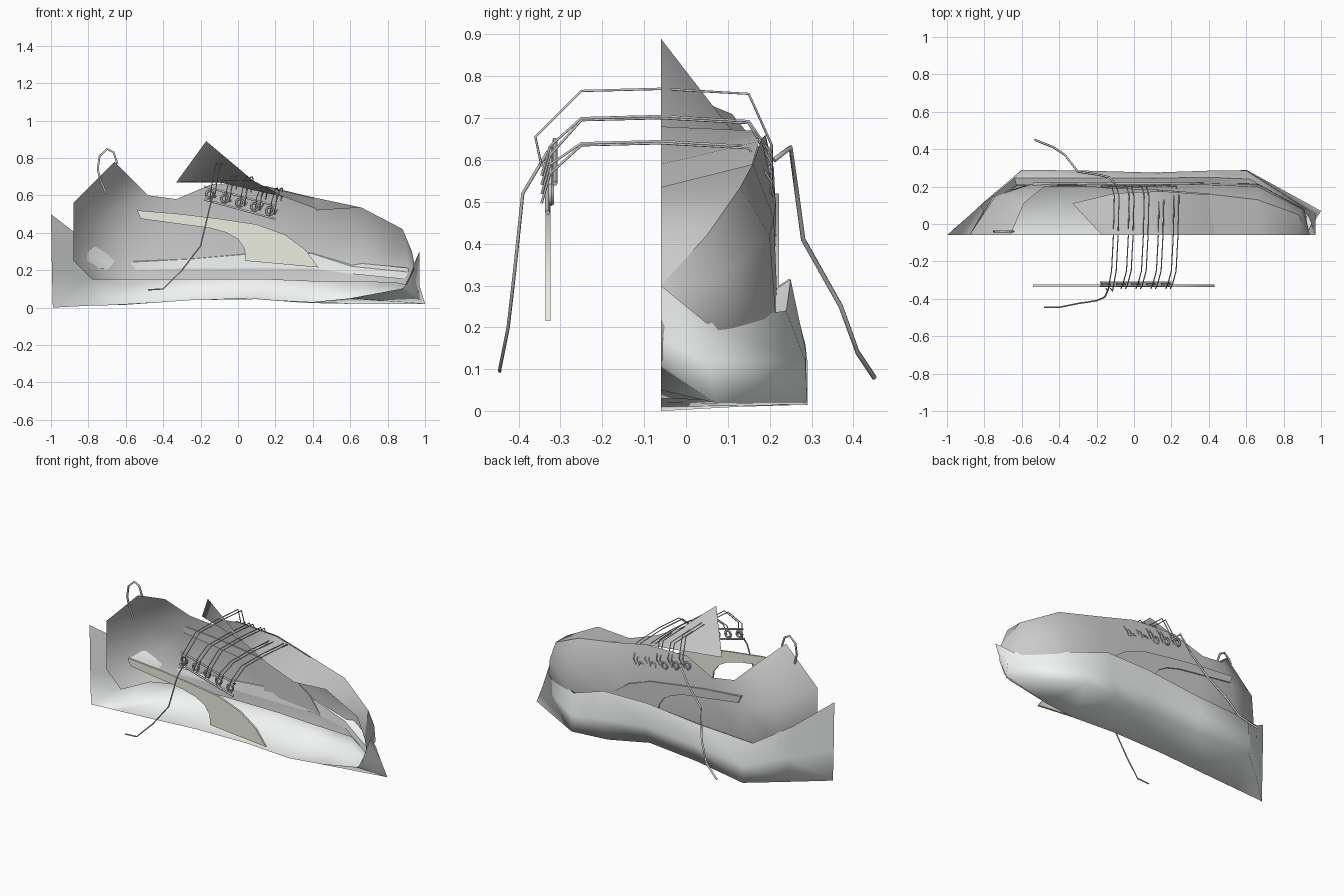
import bpy, bmesh, math

MID = -0.06  # centre plane of the shoe; the shell is a half open at this plane


def finish(ob, angle=40):
    bpy.ops.object.select_all(action='DESELECT')
    ob.select_set(True)
    bpy.context.view_layer.objects.active = ob
    bpy.ops.object.shade_smooth_by_angle(angle=math.radians(angle))
    return ob


def paint(ob, name, col):
    mat = bpy.data.materials.get(name) or bpy.data.materials.new(name)
    mat.diffuse_color = (*col, 1)
    ob.data.materials.append(mat)


def from_bmesh(name, bm, angle=40):
    bmesh.ops.remove_doubles(bm, verts=bm.verts, dist=0.0005)
    bmesh.ops.recalc_face_normals(bm, faces=bm.faces)
    me = bpy.data.meshes.new(name)
    bm.to_mesh(me)
    bm.free()
    ob = bpy.data.objects.new(name, me)
    bpy.context.collection.objects.link(ob)
    return finish(ob, angle)


def loft(name, rows, angle=40):
    """Skin a grid of matching rows of points."""
    bm = bmesh.new()
    grid = [[bm.verts.new(p) for p in r] for r in rows]
    for a, b in zip(grid, grid[1:]):
        for i in range(len(a) - 1):
            bm.faces.new((a[i], a[i + 1], b[i + 1], b[i]))
    return from_bmesh(name, bm, angle)


def cord(name, pts, r=0.006):
    """Thin lace following a path."""
    cu = bpy.data.curves.new(name, 'CURVE')
    cu.dimensions = '3D'
    cu.bevel_depth = r
    cu.bevel_resolution = 1
    cu.use_fill_caps = True
    sp = cu.splines.new('POLY')
    sp.points.add(len(pts) - 1)
    for q, p in zip(sp.points, pts):
        q.co = (*p, 1)
    ob = bpy.data.objects.new(name, cu)
    bpy.context.collection.objects.link(ob)
    return ob


def flip(p):
    return (p[0], 2 * MID - p[1], p[2])


# Sole: bottom centre, bottom edge, bulging side, rim
sole_rows = [
    [(-0.99, MID, 0), (-0.8, MID, 0.01), (-0.6, MID, 0.02), (-0.25, MID, 0.04), (0.1, MID, 0.045),
     (0.4, MID, 0.03), (0.6, MID, 0.05), (0.87, MID, 0.1), (0.89, MID, 0.11)],
    [(-0.99, MID, 0), (-0.8, 0.12, 0.01), (-0.6, 0.29, 0.015), (-0.25, 0.245, 0.04), (0.1, 0.22, 0.055),
     (0.36, 0.27, 0.025), (0.6, 0.29, 0.02), (1.0, 0.07, 0.02), (0.89, MID, 0.11)],
    [(-0.995, MID, 0.2), (-0.8, 0.12, 0.16), (-0.6, 0.29, 0.12), (-0.25, 0.285, 0.16), (0.1, 0.275, 0.18),
     (0.4, 0.285, 0.15), (0.6, 0.285, 0.12), (0.97, 0.05, 0.12), (0.92, MID, 0.17)],
    [(-1.0, MID, 0.5), (-0.82, 0.1, 0.36), (-0.64, 0.245, 0.26), (-0.25, 0.245, 0.28), (0.1, 0.245, 0.315),
     (0.4, 0.25, 0.315), (0.62, 0.24, 0.24), (0.93, 0.05, 0.21), (0.97, MID, 0.3)],
]
paint(loft("sole", sole_rows, 180), "sole_white", (0.88, 0.91, 0.9))
# Rim folded inward against the upper
rim = sole_rows[3][1:8]
fold = [(x * 0.98, y - 0.037, min(z - 0.02, 0.29)) for x, y, z in rim]
low = [(x * 0.98, y - 0.04, min(z - 0.06, 0.21)) for x, y, z in rim]
paint(loft("sole_rim", [rim, fold, low]), "sole_white", (0.88, 0.91, 0.9))

# Upper: bottom edge, lower side, mid side, collar and lace edge
lace_edge = [(0.15, 0.18, 0.65), (0.4, 0.16, 0.59), (0.66, 0.13, 0.535), (0.88, 0.05, 0.42), (0.93, MID, 0.3)]
upper_rows = [
    [(-0.78, MID, 0.15), (-0.7, 0.12, 0.15), (-0.5, 0.2, 0.15), (-0.3, 0.2, 0.15), (-0.12, 0.2, 0.15),
     (0.15, 0.2, 0.15), (0.4, 0.2, 0.14), (0.66, 0.19, 0.14), (0.86, 0.07, 0.13), (0.9, MID, 0.12)],
    [(-0.88, MID, 0.25), (-0.76, 0.15, 0.26), (-0.55, 0.215, 0.23), (-0.3, 0.21, 0.23), (-0.12, 0.21, 0.23),
     (0.15, 0.215, 0.23), (0.4, 0.22, 0.22), (0.66, 0.215, 0.22), (0.91, 0.08, 0.22), (0.94, MID, 0.2)],
    [(-0.88, MID, 0.56), (-0.74, 0.15, 0.5), (-0.54, 0.215, 0.46), (-0.3, 0.215, 0.47), (-0.12, 0.215, 0.5),
     (0.15, 0.215, 0.5), (0.4, 0.21, 0.46), (0.66, 0.2, 0.42), (0.9, 0.08, 0.32), (0.94, MID, 0.25)],
    [(-0.66, MID, 0.78), (-0.59, 0.11, 0.71), (-0.48, 0.2, 0.6), (-0.33, 0.21, 0.58), (-0.14, 0.19, 0.66)] + lace_edge,
]
loft("upper", upper_rows, 70)

# Toe cap top closing to the centre plane
loft("vamp", [lace_edge[1:], [(0.42, MID, 0.52), (0.66, MID, 0.535), (0.88, MID, 0.42), (0.93, MID, 0.3)]])

# Tongue
loft("tongue", [
    [(-0.33, 0.11, 0.67), (-0.1, 0.165, 0.67), (0.15, 0.175, 0.645), (0.42, 0.155, 0.58)],
    [(-0.17, MID, 0.89), (0.08, MID, 0.68), (0.25, MID, 0.59), (0.44, MID, 0.52)]])

# Side stripes, coloured on the front side and grey on the far side
stripe_top = [(-0.54, 0.52), (-0.3, 0.50), (-0.1, 0.475), (0.1, 0.445), (0.25, 0.39), (0.36, 0.31), (0.43, 0.215)]
stripe_low = [(-0.52, 0.475), (-0.3, 0.445), (-0.15, 0.425), (-0.06, 0.40), (0.0, 0.365), (0.035, 0.315), (0.04, 0.25)]


def stripe(name, y0, y1):
    bm = bmesh.new()
    ring = stripe_top + stripe_low[::-1]
    for x, z in ring:
        bm.verts.new((x, y0, z))
    bm.verts.ensure_lookup_table()
    n = len(ring)
    faces = [bm.faces.new([bm.verts[i], bm.verts[i + 1], bm.verts[n - 2 - i], bm.verts[n - 1 - i]])
             for i in range(n // 2 - 1)]
    ext = bmesh.ops.extrude_face_region(bm, geom=faces, use_keep_orig=True)
    for v in ext["geom"]:
        if isinstance(v, bmesh.types.BMVert):
            v.co.y = y1
    return from_bmesh(name, bm, 30)


paint(stripe("side_stripe_front", -0.336, -0.324), "cream", (0.84, 0.86, 0.75))
stripe("side_stripe_back", 0.222, 0.207)

# Eyelet rails on the front side, rings on both sides
eyes = [(-0.15 + 0.08 * i, -0.322, 0.605 - 0.022 * i) for i in range(5)]
for j, dz in enumerate((0.035, -0.035)):
    cord(f"eyelet_rail_{j}", [(x + s, y + dz * 0.25, z + dz - s * 0.27) for (x, y, z), s in
                              ((eyes[0], -0.03), (eyes[-1], 0.03))], 0.006)
for side in ("front", "back"):
    f = (lambda p: p) if side == "front" else flip
    for i, p in enumerate(eyes):
        bpy.ops.mesh.primitive_torus_add(location=f(p), rotation=(math.pi / 2, 0, 0), major_radius=0.02,
                                         minor_radius=0.007, major_segments=12, minor_segments=6)
        bpy.context.object.name = f"eyelet_{side}_{i}"
        finish(bpy.context.object)

# Laces crossing over the opening
tops = [0.77, 0.705, 0.70, 0.645, 0.64]
for i, (p, top) in enumerate(zip(eyes, tops)):
    x, y, z = p
    for k, dx in enumerate((0.0, 0.025)):
        cord(f"lace_{i}_{k}", [(x + dx, -0.345, z - 0.02), (x + dx + 0.01, -0.36 if top > 0.75 else -0.325, z + 0.05),
                               (x + dx + 0.03, -0.25, top - 0.005), (x + dx + 0.04, MID, top),
                               (x + dx + 0.045, 0.15, top - 0.012), (x + dx + 0.03, 0.205, z + 0.03),
                               (x + dx, 0.2, z - 0.02)], 0.003)

# Loose lace ends
cord("lace_end_front", [(-0.13, -0.33, 0.62), (-0.155, -0.39, 0.52), (-0.2, -0.41, 0.33), (-0.3, -0.425, 0.2),
                        (-0.4, -0.445, 0.1), (-0.48, -0.445, 0.095)], 0.004)
cord("lace_end_back", [(-0.1, 0.21, 0.6), (-0.13, 0.25, 0.63), (-0.2, 0.265, 0.52), (-0.3, 0.28, 0.41),
                       (-0.37, 0.37, 0.25), (-0.43, 0.41, 0.14), (-0.53, 0.45, 0.08)], 0.006)

# Heel pull loop
cord("heel_loop", [(-0.705, -0.04, 0.61), (-0.735, -0.04, 0.68), (-0.75, -0.04, 0.74), (-0.74, -0.04, 0.81),
                   (-0.7, -0.04, 0.848), (-0.665, -0.04, 0.83), (-0.645, -0.04, 0.77)], 0.006)
